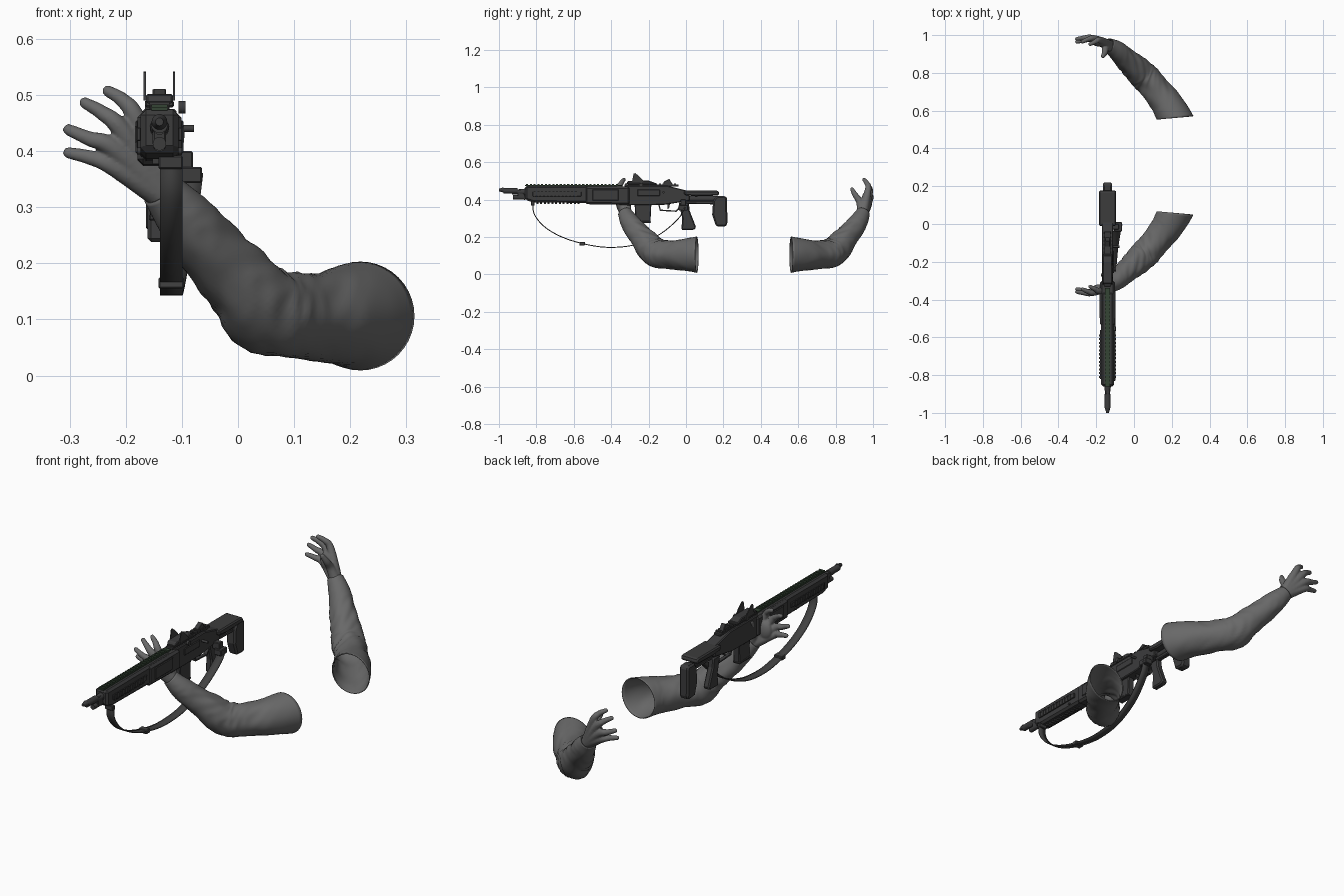
import bpy, bmesh, math
from mathutils import Vector, Matrix, noise

cube = bpy.data.objects.get("Cube")
if cube:
    bpy.data.objects.remove(cube, do_unlink=True)


def material(name, col):
    m = bpy.data.materials.new(name)
    m.use_nodes = True
    m.diffuse_color = (*col, 1)
    m.node_tree.nodes["Principled BSDF"].inputs["Base Color"].default_value = (*col, 1)
    return m


CLOTH = material("grey sleeve", (0.14, 0.14, 0.14))
METAL = material("dark gunmetal", (0.045, 0.045, 0.046))
STRAP = material("dark webbing", (0.055, 0.055, 0.055))
GREEN = material("dark green rail", (0.035, 0.06, 0.035))
GX = -0.14          # centre plane of the rifle
MIRROR_Y = 0.62     # second arm sits at y' = MIRROR_Y - y


def finish(name, bm, mat, bevel=0.0, smooth=None):
    bmesh.ops.recalc_face_normals(bm, faces=bm.faces)
    me = bpy.data.meshes.new(name)
    bm.to_mesh(me)
    bm.free()
    ob = bpy.data.objects.new(name, me)
    bpy.context.collection.objects.link(ob)
    me.materials.append(mat)
    if bevel:
        b = ob.modifiers.new("bevel", 'BEVEL')
        b.width, b.segments = bevel, 1
    if smooth:
        bpy.ops.object.select_all(action='DESELECT')
        ob.select_set(True)
        bpy.context.view_layer.objects.active = ob
        bpy.ops.object.shade_smooth_by_angle(angle=math.radians(smooth))
    return ob


def box(name, x, y, z, mat=METAL, bevel=0.003):
    """Box from (low, high) ranges; x is relative to the rifle plane."""
    bm = bmesh.new()
    size = Vector([r[1] - r[0] for r in (x, y, z)])
    mid = Vector([(r[1] + r[0]) / 2 for r in (x, y, z)]) + Vector((GX, 0, 0))
    bmesh.ops.create_cube(bm, size=1, matrix=Matrix.Translation(mid) @ Matrix.Diagonal((*size, 1)))
    return finish(name, bm, mat, bevel)


def side_profile(name, pts, half, x=0, mat=METAL, bevel=0.004):
    """Side outline of (y, z) points, extruded across x."""
    bm = bmesh.new()
    face = bm.faces.new([bm.verts.new((GX + x - half, y, z)) for y, z in pts])
    out = bmesh.ops.extrude_face_region(bm, geom=[face])
    bmesh.ops.translate(bm, vec=(2 * half, 0, 0),
                        verts=[v for v in out["geom"] if isinstance(v, bmesh.types.BMVert)])
    return finish(name, bm, mat, bevel)


def rod(name, y0, y1, z, r0, r1=None, x=0, axis='Y', mat=METAL):
    bm = bmesh.new()
    rot = Matrix.Rotation(math.radians(-90), 4, 'X') if axis == 'Y' else Matrix.Rotation(math.radians(90), 4, 'Y')
    bmesh.ops.create_cone(bm, cap_ends=True, segments=20, radius1=r0, radius2=r0 if r1 is None else r1,
                          depth=y1 - y0, matrix=Matrix.Translation((GX + x, (y0 + y1) / 2, z)) @ rot)
    return finish(name, bm, mat, smooth=40)


def teeth(name, x, y0, y1, z, mat=METAL, pitch=0.02):
    ob = box(name, x, (y0, y0 + pitch * 0.55), z, mat, 0)
    a = ob.modifiers.new("array", 'ARRAY')
    a.use_relative_offset, a.use_constant_offset = False, True
    a.constant_offset_displace = (0, pitch, 0)
    a.count = int((y1 - y0) / pitch)


def spline(pts, steps):
    """Catmull-Rom samples through the given vectors."""
    p = [2 * pts[0] - pts[1]] + pts + [2 * pts[-1] - pts[-2]]
    out = []
    for i in range(1, len(p) - 2):
        a, b, c, d = p[i - 1:i + 3]
        for k in range(steps):
            t = k / steps
            out.append(0.5 * (2 * b + (c - a) * t + (2 * a - 5 * b + 4 * c - d) * t * t
                              + (3 * b - a - 3 * c + d) * t ** 3))
    return out + [pts[-1]]


# ---- arms: each station is x, y, z, radius
SLEEVE = [(.218, .058, .106, .097), (.168, -.025, .105, .083), (.1, -.11, .107, .075), (.045, -.17, .122, .077),
          (0, -.215, .17, .068), (-.058, -.268, .235, .057), (-.1, -.305, .287, .049), (-.137, -.328, .332, .037)]
WRIST = (-.125, -.322, .318, .03)
DIGITS = {  # knuckle, middle joint, tip
    "little": [(-.225, -.358, .374, .017), (-.262, -.352, .388, .0135), (-.302, -.345, .397, .0105)],
    "ring": [(-.222, -.364, .405, .018), (-.265, -.365, .422, .0135), (-.302, -.36, .438, .0105)],
    "middle": [(-.207, -.362, .437, .018), (-.242, -.358, .468, .0135), (-.273, -.345, .486, .0105)],
    "index": [(-.18, -.354, .455, .018), (-.205, -.345, .49, .0135), (-.232, -.332, .507, .0105)],
    "thumb": [(-.15, -.31, .385, .02), (-.155, -.285, .425, .0155), (-.165, -.268, .455, .011)],
}


def flip(v, mirrored):
    return Vector((v[0], MIRROR_Y - v[1] if mirrored else v[1], v[2]))


def sleeve(name, mirrored):
    bm = bmesh.new()
    pts = spline([Vector(s) for s in SLEEVE], 9)
    n, rings = 40, []
    for i, p in enumerate(pts):
        tan = (pts[min(i + 1, len(pts) - 1)] - pts[max(i - 1, 0)]).xyz.normalized()
        tan = tan.lerp(Vector((-.1, -1, 0)), max(0, 1 - i / 9)).normalized()
        side = tan.cross(Vector((0, 0, 1))).normalized()
        up = side.cross(tan)
        u = i / (len(pts) - 1)
        ring = []
        for k in range(n):
            a = 2 * math.pi * k / n
            ca, sa = math.cos(a), math.sin(a)
            # broad lumps plus slanted cloth folds, calm at both ends
            lump = noise.noise(Vector((ca * 1.3, sa * 1.3, u * 7)))
            fold = 1 - abs(noise.noise(Vector((ca * 1.1 + u * 5, sa * 1.1, u * 13 + ca * 1.5)))) * 2
            r = p.w * (1 + math.sin(math.pi * u) * (0.09 * lump + 0.07 * (fold - 0.6)))
            ring.append(bm.verts.new(flip(p.xyz + (side * ca + up * sa) * r, mirrored)))
        rings.append(ring)
    for a, b in zip(rings, rings[1:]):
        for k in range(n):
            bm.faces.new((a[k], a[(k + 1) % n], b[(k + 1) % n], b[k]))
    ob = finish(name, bm, CLOTH, smooth=60)
    s = ob.modifiers.new("thickness", 'SOLIDIFY')
    s.thickness, s.offset = 0.004, -1


def hand(name, mirrored):
    bm = bmesh.new()
    wrist = Vector(WRIST)
    for joints in DIGITS.values():
        chain = [wrist] + [Vector(j) for j in joints]
        for p in spline(chain, 12):
            bmesh.ops.create_uvsphere(bm, u_segments=12, v_segments=8, radius=p.w,
                                      matrix=Matrix.Translation(flip(p, mirrored)))
    # fleshy centre of the palm
    bmesh.ops.create_icosphere(bm, subdivisions=3, radius=1, matrix=Matrix.Translation(
        flip((-.18, -.343, .395), mirrored)) @ Matrix.Diagonal((.045, .024, .05, 1)))
    ob = finish(name, bm, CLOTH)
    m = ob.modifiers.new("fuse", 'REMESH')
    m.mode, m.voxel_size, m.use_smooth_shade = 'VOXEL', 0.004, True
    s = ob.modifiers.new("soften", 'SMOOTH')
    s.factor, s.iterations = 0.5, 4


for label, mirrored in (("front", False), ("rear", True)):
    sleeve(label + "_sleeve", mirrored)
    hand(label + "_hand", mirrored)

# ---- barrel group
rod("barrel", -.93, -.4, .44, .011)
rod("muzzle_tip", -1, -.975, .452, .007, .014)
rod("muzzle_brake", -.975, -.9, .447, .015)
rod("muzzle_collar", -.9, -.85, .442, .013, .018)
rod("gas_tube", -.925, -.84, .413, .012)
box("front_sight_base", (-.012, .012), (-.9, -.86), (.41, .455))

# ---- handguard with rails
side_profile("handguard", [(-.86, .4), (-.86, .474), (-.36, .474), (-.36, .38), (-.82, .386)], .034, bevel=.01)
side_profile("handguard_rear_shell", [(-.54, .376), (-.54, .47), (-.3, .47), (-.3, .372)], .039, bevel=.01)
box("top_rail", (-.014, .014), (-.86, -.34), (.472, .478), GREEN, 0)
teeth("top_rail_teeth", (-.014, .014), -.855, -.34, (.478, .483), GREEN)
for s in (-1, 1):
    x = sorted((s * .033, s * .041))
    box("side_rail", x, (-.82, -.56), (.418, .442), bevel=.002)
    teeth("side_rail_teeth", sorted((s * .041, s * .044)), -.815, -.56, (.415, .445))
    box("side_panel", sorted((s * .037, s * .043)), (-.5, -.36), (.395, .455))
    rod("rail_bolt", -.004, .004, .4, .006, x=s * .036, axis='X').location.y = -.6
teeth("bottom_rail_teeth", (-.012, .012), -.8, -.56, (.377, .388))
rod("muzzle_port_ring", -.866, -.86, .44, .017)
rod("gas_port_ring", -.866, -.86, .41, .011)

# ---- receiver, magazine and grip
side_profile("receiver", [(-.32, .37), (-.32, .475), (-.1, .475), (-.02, .455), (.02, .445), (.02, .395),
                          (-.04, .385), (-.12, .372)], .03)
box("receiver_rail", (-.018, .018), (-.33, -.04), (.47, .482), bevel=.002)
teeth("receiver_rail_teeth", (-.018, .018), -.325, -.04, (.482, .487))
box("ejection_cover", (.028, .034), (-.26, -.14), (.42, .455))
rod("charging_handle", -.022, .022, .44, .006, x=.04, axis='X').location.y = -.12
side_profile("magazine", [(-.275, .38), (-.185, .38), (-.19, .28), (-.27, .285)], .017)
box("magazine_floor", (-.019, .019), (-.275, -.188), (.276, .287))
side_profile("pistol_grip", [(-.04, .385), (.015, .385), (.02, .34), (.055, .25), (.04, .238), (-.025, .238), (-.02, .3)],
             .016, x=-.005, bevel=.006)
side_profile("trigger_guard", [(-.15, .38), (-.14, .34), (-.05, .335), (-.03, .36), (-.037, .362), (-.055, .342),
                               (-.135, .347), (-.143, .38)], .008, bevel=0)
side_profile("trigger", [(-.1, .38), (-.085, .38), (-.09, .355), (-.1, .35)], .004, bevel=0)

# ---- optic with flip-up wings
box("optic_mount", (-.026, .026), (-.31, -.16), (.478, .49))
side_profile("optic_body", [(-.32, .485), (-.31, .5), (-.2, .502), (-.165, .49), (-.165, .483)], .024)
for s in (-1, 1):
    side_profile("optic_wing", [(-.29, .49), (-.28, .54), (-.27, .542), (-.24, .515), (-.22, .49)], .002,
                 x=s * .026, bevel=0)
    rod("optic_knob", -.006, .006, .478, .011, x=s * .03 + .01, axis='X').location.y = -.24
side_profile("rear_sight", [(-.12, .48), (-.12, .495), (-.09, .512), (-.07, .48)], .012, bevel=.002)

# ---- stock
rod("stock_tube", 0, .17, .405, .015)
side_profile("cheek_rest", [(-.01, .425), (-.01, .448), (.17, .448), (.178, .44), (.175, .422), (.05, .418)],
             .045, bevel=.012)
side_profile("stock_lower_bar", [(0, .378), (0, .395), (.16, .395), (.16, .375)], .012)
side_profile("butt_pad", [(.145, .395), (.165, .42), (.212, .42), (.22, .405), (.221, .268), (.21, .255), (.16, .258),
                          (.14, .32)], .024, bevel=.008)

# ---- sling: ribbon hanging between front and rear swivels
path = [(-.119, -.82, .39), (-.119, -.81, .32), (-.119, -.75, .25), (-.119, -.65, .195), (-.119, -.52, .158),
        (-.119, -.4, .145), (-.115, -.27, .16), (-.105, -.14, .215), (-.09, -.04, .3), (-.082, -.005, .36)]
bm = bmesh.new()
rows = [[bm.verts.new(p + Vector((s * .02, 0, 0))) for s in (-1, 1)] for p in spline([Vector(p) for p in path], 5)]
for a, b in zip(rows, rows[1:]):
    bm.faces.new((a[0], a[1], b[1], b[0]))
strap = finish("sling", bm, STRAP, smooth=50)
sol = strap.modifiers.new("thickness", 'SOLIDIFY')
sol.thickness, sol.offset = .005, 0
box("sling_buckle", (-.002, .044), (-.57, -.54), (.155, .175), STRAP)
box("front_swivel", (-.002, .042), (-.83, -.81), (.368, .392))
box("rear_swivel", (.036, .076), (-.04, .01), (.343, .372))
box("rear_swivel_arm", (.02, .06), (-.03, .0), (.365, .4))
